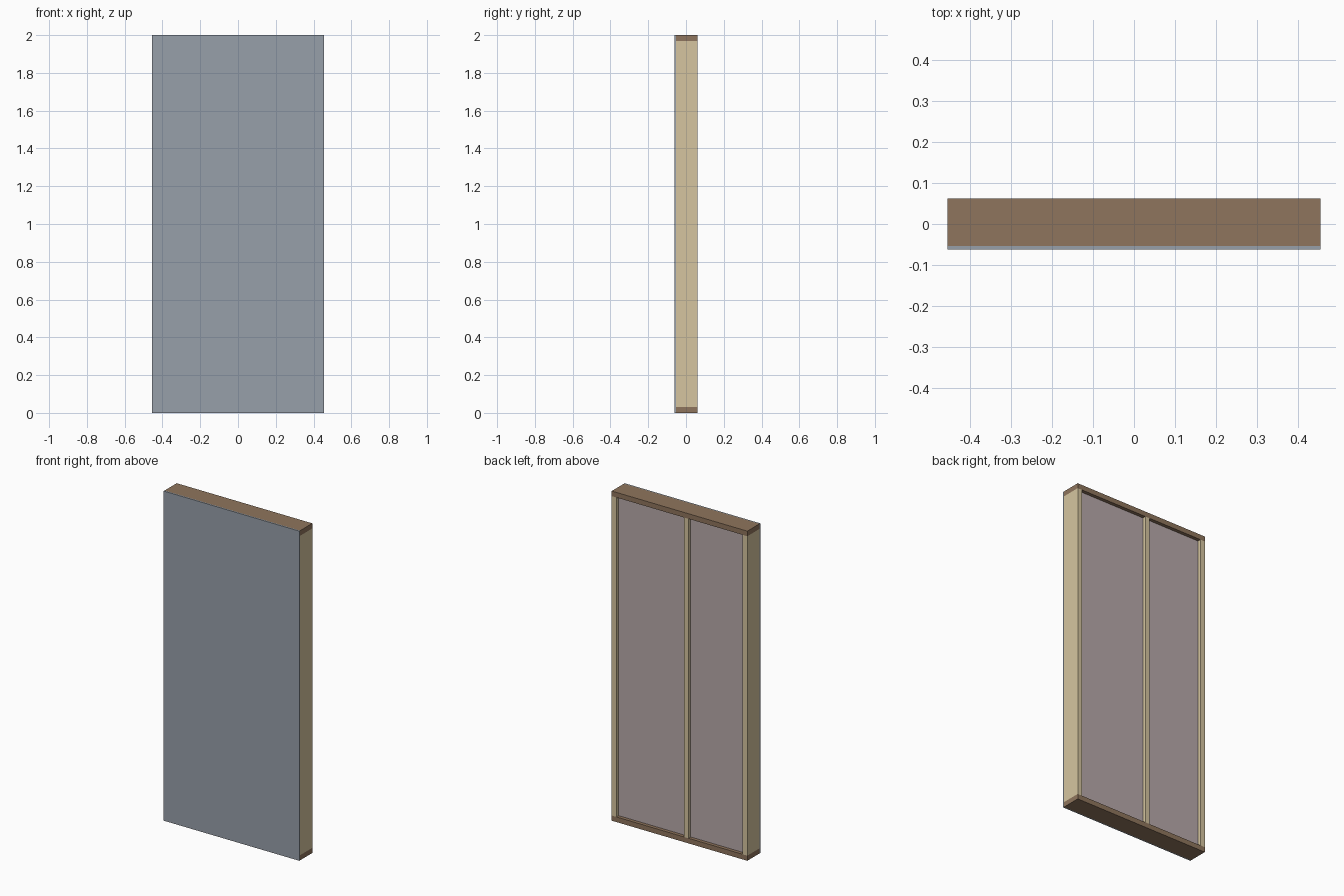
import bpy, bmesh
from mathutils import Vector

if "Cube" in bpy.data.objects:
    bpy.data.objects.remove(bpy.data.objects["Cube"])

W, D, H = 0.455, 0.062, 2.0      # half width, half depth, height
T = 0.031                        # lumber thickness
SHEATH = 0.008                   # front board thickness
RECESS = 0.021                   # insulation set back from the rear
MID = -0.045                     # centre of the middle stud


def material(name, rgb):
    m = bpy.data.materials.new(name)
    m.diffuse_color = (*rgb, 1)
    m.use_nodes = True
    m.node_tree.nodes["Principled BSDF"].inputs["Base Color"].default_value = m.diffuse_color
    return m


def box(name, lo, hi, mat):
    lo, hi = Vector(lo), Vector(hi)
    bm = bmesh.new()
    bmesh.ops.create_cube(bm, size=1)
    for v in bm.verts:
        v.co = Vector(((lo[i] + hi[i]) / 2 + v.co[i] * (hi[i] - lo[i]) for i in range(3)))
    mesh = bpy.data.meshes.new(name)
    bm.to_mesh(mesh)
    bm.free()
    mesh.materials.append(mat)
    obj = bpy.data.objects.new(name, mesh)
    bpy.context.collection.objects.link(obj)
    return obj


stud_mat = material("stud_wood", (0.67, 0.56, 0.35))
plate_mat = material("plate_wood", (0.275, 0.178, 0.109))
board_mat = material("board_grey", (0.31, 0.35, 0.40))
batt_mat = material("insulation_pink", (0.48, 0.40, 0.405))

front = -D + SHEATH

# sheathing board on the front
box("sheathing_board", (-W, -D, 0), (W, front, H), board_mat)

# bottom and top plates
box("bottom_plate", (-W, front, 0), (W, D, T), plate_mat)
box("top_plate", (-W, front, H - T), (W, D, H), plate_mat)

# vertical studs
centres = [-W + T / 2, MID, W - T / 2]
for name, x in zip(("left_stud", "middle_stud", "right_stud"), centres):
    box(name, (x - T / 2, front, T), (x + T / 2, D, H - T), stud_mat)

# insulation filling each bay
for name, a, b in zip(("left_insulation", "right_insulation"), centres, centres[1:]):
    box(name, (a + T / 2, front, T), (b - T / 2, D - RECESS, H - T), batt_mat)
